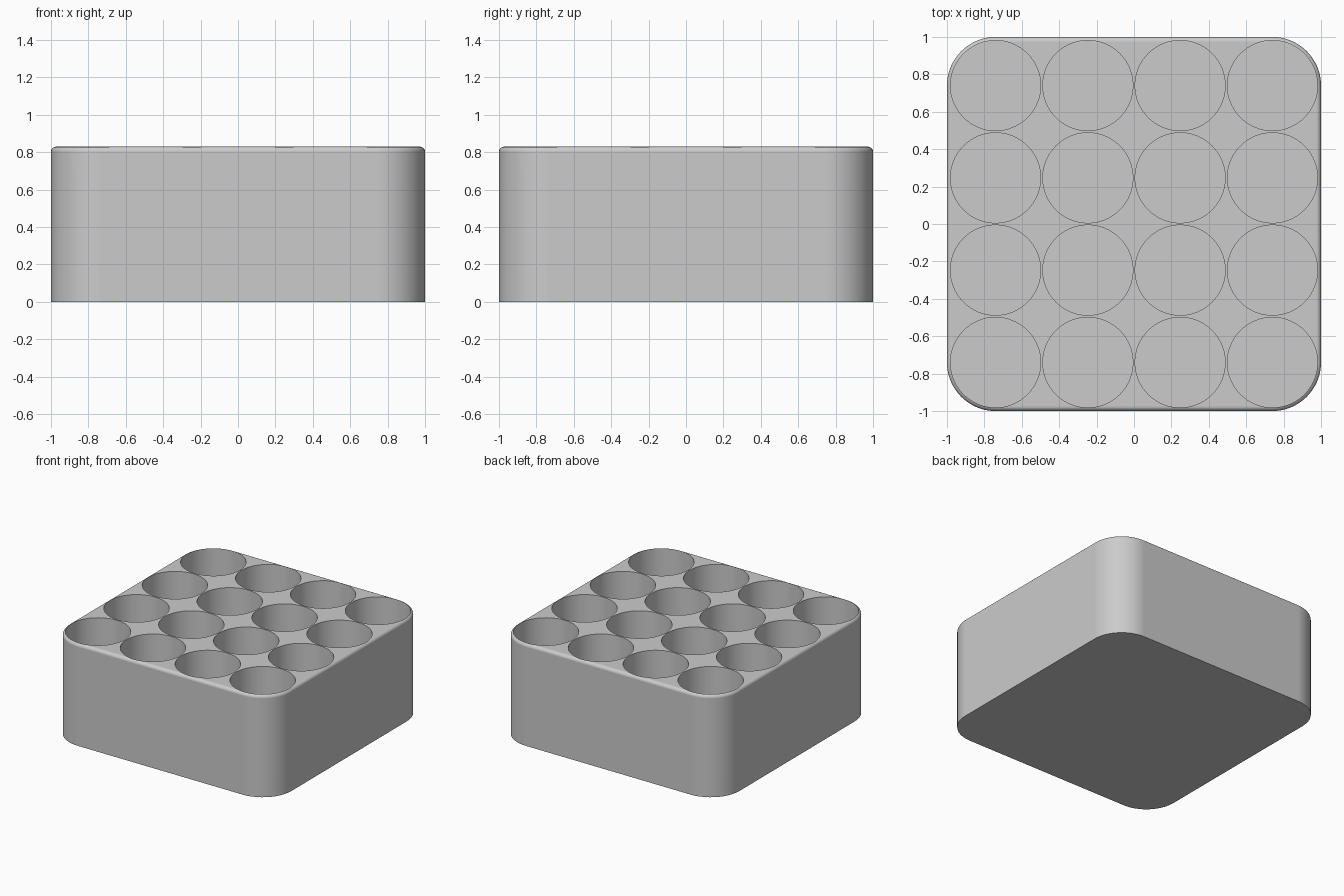
import bpy
import bmesh
from mathutils import Matrix

HEIGHT = 0.83
CORNER = 0.26
RIM = 0.027
HOLE_R = 0.241
PITCH = 0.4935
FLOOR = 0.03

if "Cube" in bpy.data.objects:
    bpy.data.objects.remove(bpy.data.objects["Cube"], do_unlink=True)

# Single plain grey material
grey = bpy.data.materials.new("plain_grey")
grey.use_nodes = True
colour = (0.6, 0.6, 0.6, 1)
grey.diffuse_color = colour
grey.node_tree.nodes["Principled BSDF"].inputs["Base Color"].default_value = colour


def make_object(name, bm):
    mesh = bpy.data.meshes.new(name)
    bm.to_mesh(mesh)
    bm.free()
    mesh.materials.append(grey)
    obj = bpy.data.objects.new(name, mesh)
    bpy.context.collection.objects.link(obj)
    return obj


# Block with rounded corners and a softened top rim
bm = bmesh.new()
bmesh.ops.create_cube(bm, size=1, matrix=Matrix.Translation((0, 0, HEIGHT / 2))
                      @ Matrix.Diagonal((2, 2, HEIGHT, 1)))
uprights = [e for e in bm.edges if abs(e.verts[0].co.z - e.verts[1].co.z) > 0.1]
bmesh.ops.bevel(bm, geom=uprights, offset=CORNER, segments=16,
                profile=0.5, affect='EDGES')
rim = [e for e in bm.edges if all(v.co.z > HEIGHT - 0.001 for v in e.verts)]
bmesh.ops.bevel(bm, geom=rim, offset=RIM, segments=5,
                profile=0.5, affect='EDGES')
block = make_object("holder_block", bm)

# Four by four grid of hole cutters
bm = bmesh.new()
depth = HEIGHT - FLOOR + 0.1
for i in range(4):
    for j in range(4):
        centre = ((i - 1.5) * PITCH, (j - 1.5) * PITCH, FLOOR + depth / 2)
        bmesh.ops.create_cone(bm, cap_ends=True, segments=64, radius1=HOLE_R,
                              radius2=HOLE_R, depth=depth,
                              matrix=Matrix.Translation(centre))
cutter = make_object("hole_cutters", bm)
cutter.hide_render = True

# Cut the holes and discard the cutters
cut = block.modifiers.new("holes", 'BOOLEAN')
cut.operation = 'DIFFERENCE'
cut.solver = 'EXACT'
cut.object = cutter
bpy.ops.object.select_all(action='DESELECT')
block.select_set(True)
bpy.context.view_layer.objects.active = block
bpy.ops.object.modifier_apply(modifier=cut.name)
bpy.data.objects.remove(cutter, do_unlink=True)

# Smooth curved walls, keeping flat faces flat and hole edges crisp
bpy.ops.object.shade_smooth_by_angle(angle=0.6)
weighted = block.modifiers.new("weighted_normals", 'WEIGHTED_NORMAL')
weighted.keep_sharp = True
